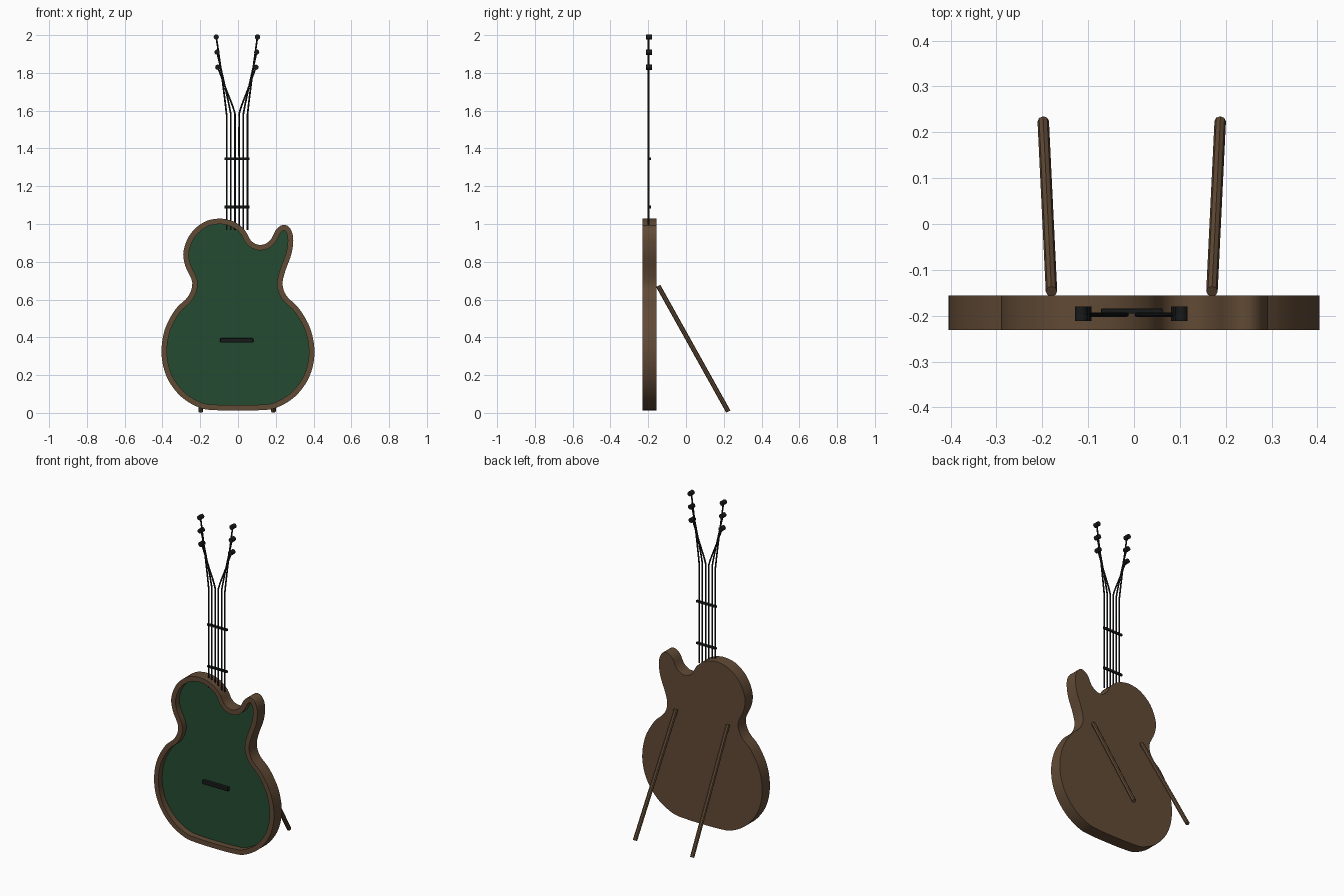
import bpy, bmesh, math
from mathutils import Vector

if "Cube" in bpy.data.objects:
    bpy.data.objects.remove(bpy.data.objects["Cube"])


def material(name, col):
    m = bpy.data.materials.new(name)
    m.diffuse_color = (*col, 1)
    m.use_nodes = True
    m.node_tree.nodes["Principled BSDF"].inputs["Base Color"].default_value = m.diffuse_color
    return m


BROWN = material("brown wood", (0.120, 0.069, 0.036))
GREEN = material("dark green", (0.017, 0.070, 0.032))
BLACK = material("black", (0.009, 0.010, 0.010))


def finish(name, bm, mats, smooth=True):
    bmesh.ops.recalc_face_normals(bm, faces=bm.faces[:])
    me = bpy.data.meshes.new(name)
    bm.to_mesh(me)
    bm.free()
    for m in mats:
        me.materials.append(m)
    ob = bpy.data.objects.new(name, me)
    bpy.context.collection.objects.link(ob)
    if smooth:
        bpy.ops.object.select_all(action='DESELECT')
        ob.select_set(True)
        bpy.context.view_layer.objects.active = ob
        bpy.ops.object.shade_smooth_by_angle(angle=math.radians(35))
    return ob


def spline(pts, n, closed=False):
    """Catmull-Rom curve through the points."""
    pts = [Vector(p) for p in pts]
    c, out = len(pts), []
    get = (lambda i: pts[i % c]) if closed else (lambda i: pts[max(0, min(c - 1, i))])
    for i in range(c if closed else c - 1):
        a, b, d, e = (get(i + k) for k in (-1, 0, 1, 2))
        for s in range(n):
            t = s / n
            out.append(0.5 * (2 * b + (d - a) * t + (2 * a - 5 * b + 4 * d - e) * t * t
                              + (3 * b - a - 3 * d + e) * t ** 3))
    return out if closed else out + [pts[-1]]


def rod(name, a, b, r, sides, mat):
    a, b = Vector(a), Vector(b)
    bm = bmesh.new()
    bmesh.ops.create_cone(bm, cap_ends=True, segments=sides, radius1=r, radius2=r, depth=(b - a).length)
    q = (b - a).to_track_quat('Z', 'Y')
    for v in bm.verts:
        v.co = q @ v.co + (a + b) / 2
    return finish(name, bm, [mat])


def box(name, centre, size, mat, bevel=0):
    bm = bmesh.new()
    bmesh.ops.create_cube(bm, size=1)
    for v in bm.verts:
        v.co = Vector(v.co[i] * size[i] + centre[i] for i in range(3))
    if bevel:
        bmesh.ops.bevel(bm, geom=bm.edges[:], offset=bevel, segments=2, affect='EDGES', profile=0.5)
    return finish(name, bm, [mat], False)


# Body: single cutaway outline, raised rim around a recessed green top
outline = [(0, .012), (.11, .014), (.2, .026), (.3, .085), (.375, .185), (.405, .31), (.385, .44),
           (.325, .55), (.258, .618), (.236, .68), (.25, .75), (.284, .845), (.292, .93),
           (.272, .982), (.238, .995), (.203, .972), (.175, .92), (.14, .893), (.1, .892),
           (.066, .915), (.04, .962), (.0, 1.0), (-.05, 1.022), (-.11, 1.028), (-.18, 1.01),
           (-.25, .95), (-.288, .86), (-.28, .78), (-.25, .69), (-.265, .615), (-.33, .55),
           (-.388, .44), (-.405, .31), (-.375, .185), (-.3, .085), (-.2, .026), (-.11, .014)]
outline[28] = (-.242, .69)
outer = spline(outline, 4, True)
N = len(outer)
inner = []
for i in range(N):
    t = (outer[(i + 1) % N] - outer[i - 1]).normalized()
    inner.append(outer[i] + Vector((-t.y, t.x)) * .029)

FRONT, BACK, TOP = -.231, -.156, -.194
bm = bmesh.new()
loops = [[bm.verts.new((p.x, y, p.y)) for p in ring] for ring, y in
         ((outer, BACK), (outer, FRONT), (inner, FRONT), (inner, TOP))]
for l0, l1 in zip(loops, loops[1:]):
    for i in range(N):
        j = (i + 1) % N
        bm.faces.new((l0[i], l0[j], l1[j], l1[i]))
bm.faces.new(loops[0])
bm.faces.new(loops[3]).material_index = 1
finish("body", bm, [BROWN, GREEN])

# Bridge on the green top
box("bridge", (-.007, -.203, .384), (.176, .022, .024), BLACK, .005)

# Frets behind the strings
for k, z in enumerate((1.09, 1.345)):
    box(f"fret_{k + 1}", (-.005, -.190, z), (.134, .011, .014), BLACK, .002)

# Strings fanning out to the pegs
Y = -.198
for side in (-1, 1):
    for k in range(3):
        x0 = -.005 + side * (.011 + .022 * k)
        px = -.006 + side * (.101 + .004 * k)
        pz = 1.83 + .08 * k
        dx, dz = px - x0, pz - 1.56
        path = spline([(x0, Y, .968), (x0, Y, 1.25), (x0, Y, 1.54), (x0 + dx * .05, Y, 1.60),
                       (x0 + dx * .5, Y, 1.56 + dz * .55), (px, Y, pz)], 5)
        bm = bmesh.new()
        prev = None
        for i, p in enumerate(path):
            t = (path[min(i + 1, len(path) - 1)] - path[max(i - 1, 0)]).normalized()
            u, w = Vector((t.z, 0, -t.x)), Vector((0, 1, 0))
            ring = [bm.verts.new(p + .0045 * (math.cos(a) * u + math.sin(a) * w))
                    for a in (math.tau * s / 8 for s in range(8))]
            if prev:
                for s in range(8):
                    bm.faces.new((prev[s], prev[s - 1], ring[s - 1], ring[s]))
            else:
                bm.faces.new(ring)
            prev = ring
        bm.faces.new(prev)
        tag = f"{'left' if side < 0 else 'right'}_{k + 1}"
        finish(f"string_{tag}", bm, [BLACK])
        rod(f"peg_{tag}", (px, -.212, pz), (px, -.180, pz), .014, 12, BLACK)

# Back legs of the stand
for side in (-1, 1):
    rod(f"back_leg_{'left' if side < 0 else 'right'}",
        (-.005 + side * .175, -.147, .672), (-.005 + side * .193, .224, .007), .0125, 8, BROWN)
